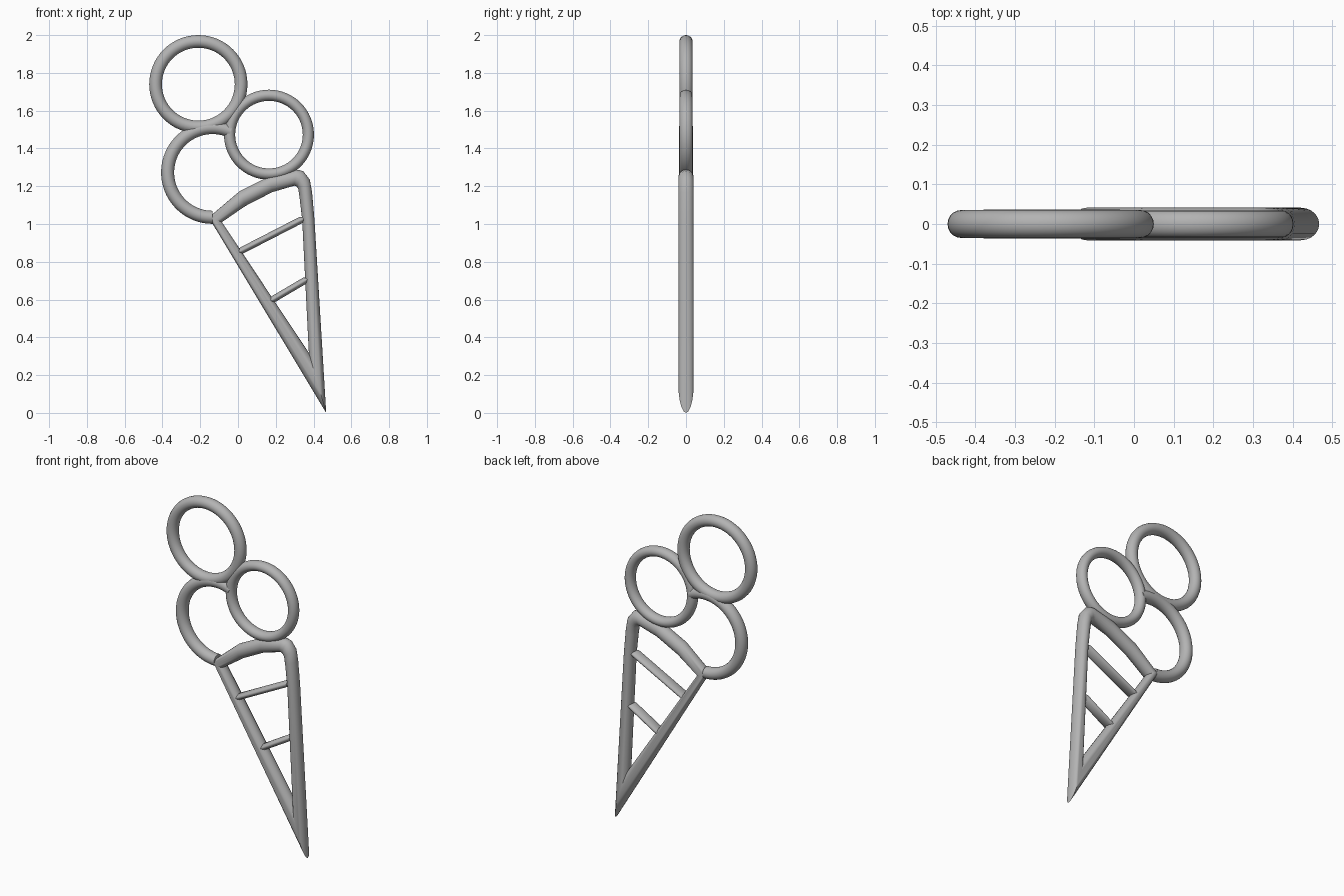
import bpy, bmesh
from math import sin, cos, pi, radians
from mathutils import Vector

cube = bpy.data.objects.get("Cube")
if cube:
    bpy.data.objects.remove(cube)

grey = bpy.data.materials.new("plain grey")
grey.use_nodes = True
colour = (0.45, 0.45, 0.45, 1)
grey.diffuse_color = colour
grey.node_tree.nodes["Principled BSDF"].inputs["Base Color"].default_value = colour


def sweep(name, pairs, depth, closed=False, sides=20, sharp=50):
    """Tube in the xz plane; each pair gives the outer and inner edge of an elliptical section."""
    bm = bmesh.new()
    rings = []
    for outer, inner in pairs:
        a, b = Vector((outer[0], 0, outer[1])), Vector((inner[0], 0, inner[1]))
        mid, half = (a + b) / 2, (a - b) / 2
        ring = []
        for i in range(sides):
            t = 2 * pi * i / sides
            ring.append(bm.verts.new(mid + half * cos(t) + Vector((0, depth * sin(t), 0))))
        rings.append(ring)
    for k in range(len(rings) if closed else len(rings) - 1):
        r, s = rings[k], rings[(k + 1) % len(rings)]
        for i in range(sides):
            j = (i + 1) % sides
            bm.faces.new((r[i], r[j], s[j], s[i]))
    if not closed:
        bm.faces.new(rings[0])
        bm.faces.new(rings[-1])
    bmesh.ops.recalc_face_normals(bm, faces=bm.faces)
    mesh = bpy.data.meshes.new(name)
    bm.to_mesh(mesh)
    bm.free()
    mesh.materials.append(grey)
    obj = bpy.data.objects.new(name, mesh)
    bpy.context.collection.objects.link(obj)
    bpy.ops.object.select_all(action="DESELECT")
    obj.select_set(True)
    bpy.context.view_layer.objects.active = obj
    bpy.ops.object.shade_smooth_by_angle(angle=radians(sharp))
    return obj


def hoop(name, x, z, outer, inner, depth, start=0, end=360):
    """Full or partial scoop outline, as angles in degrees."""
    closed = end - start == 360
    steps = 64
    pairs = []
    for i in range(steps if closed else steps + 1):
        t = radians(start + (end - start) * i / steps)
        pairs.append([(x + r * cos(t), z + r * sin(t)) for r in (outer, inner)])
    return sweep(name, pairs, depth, closed)


def bar(name, start, end, radius, depth):
    """Straight crossbar with softened ends."""
    a, b = Vector(start), Vector(end)
    along = (b - a).normalized()
    side = Vector((-along.y, along.x)) * radius
    pairs = []
    for point, shift, width in ((a, -0.012, 0.5), (a, 0, 1), (b, 0, 1), (b, 0.012, 0.5)):
        p = point + along * shift
        pairs.append((p + side * width, p - side * width))
    return sweep(name, pairs, depth)


# Scoops
hoop("top_scoop", -0.21, 1.74, 0.26, 0.193, 0.035)
hoop("right_scoop", 0.164, 1.473, 0.238, 0.179, 0.034)
hoop("left_scoop", -0.135, 1.273, 0.272, 0.203, 0.037, 66, 270)

# Cone outline, mitred at the tip and corners
sweep("cone_frame", [
    ((0.467, 0.0), (0.375, 0.318)),
    ((0.405, 1.02), (0.34, 1.02)),
    ((0.392, 1.17), (0.326, 1.14)),
    ((0.38, 1.235), (0.319, 1.185)),
    ((0.345, 1.28), (0.311, 1.198)),
    ((0.31, 1.288), (0.298, 1.203)),
    ((0.17, 1.255), (0.18, 1.168)),
    ((0.01, 1.175), (0.04, 1.096)),
    ((-0.155, 1.035), (-0.085, 1.01)),
], 0.041, closed=True, sharp=40)

# Wafer crossbars
bar("upper_crossbar", (0.018, 0.859), (0.335, 1.022), 0.018, 0.033)
bar("lower_crossbar", (0.185, 0.601), (0.355, 0.701), 0.018, 0.033)
